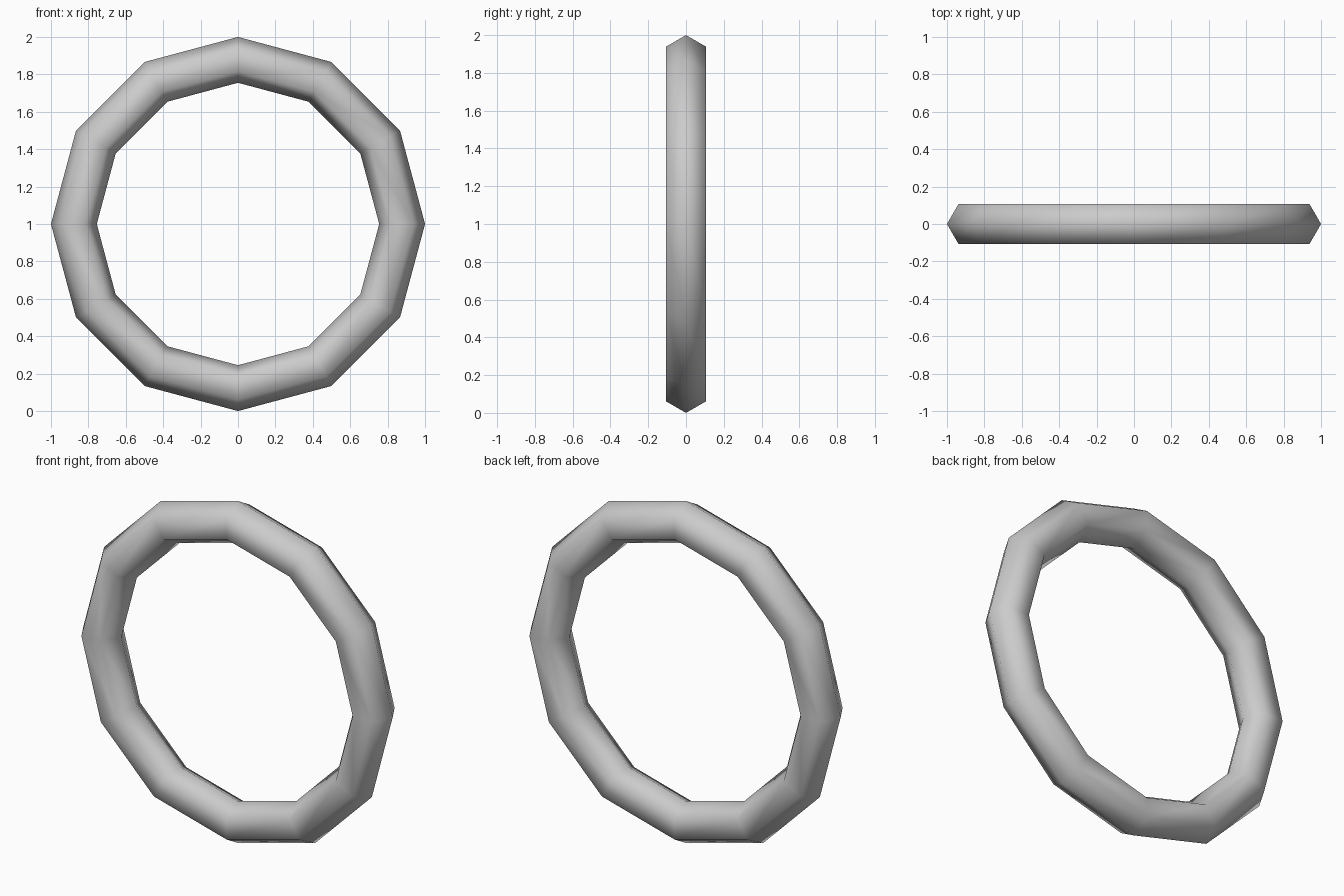
import bpy
import math

if "Cube" in bpy.data.objects:
    bpy.data.objects.remove(bpy.data.objects["Cube"])

OUTER = 1.0      # outer radius of the ring
INNER = 0.755    # radius of the hole
minor = (OUTER - INNER) / 2

# Upright ring: 12 segments around, six-sided cross-section
bpy.ops.mesh.primitive_torus_add(
    major_segments=12, minor_segments=6,
    major_radius=OUTER - minor, minor_radius=minor,
    location=(0, 0, OUTER), rotation=(math.pi / 2, 0, 0))
ring = bpy.context.object
ring.name = "ring"
bpy.ops.object.transform_apply(location=True, rotation=True, scale=True)

# Smooth shading all over
bpy.ops.object.shade_smooth()
